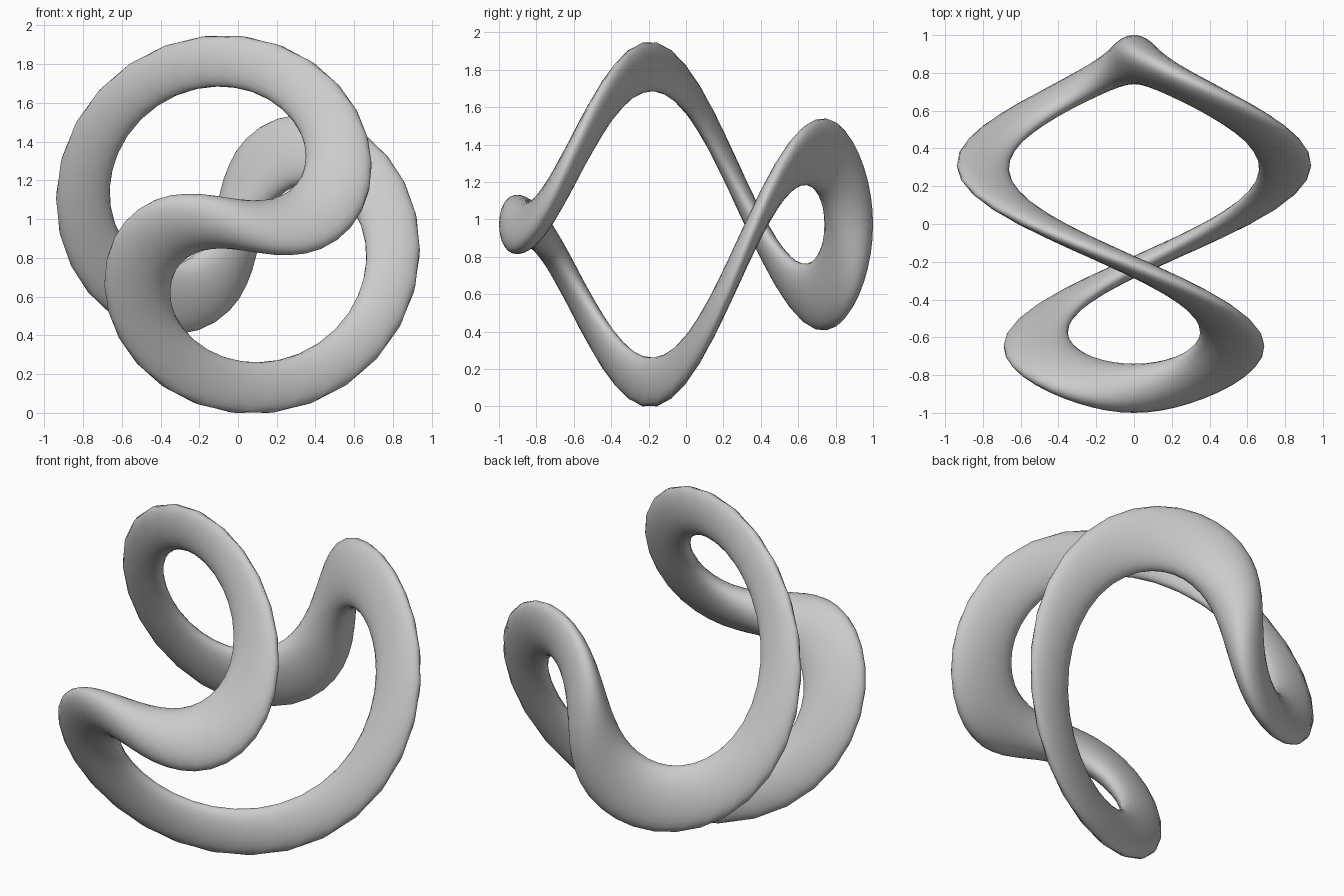
import bpy
import math
from mathutils import Matrix

if "Cube" in bpy.data.objects:
    bpy.data.objects.remove(bpy.data.objects["Cube"])

# Plain ring lying in the xy plane
bpy.ops.mesh.primitive_torus_add(major_radius=0.87, minor_radius=0.13,
                                 major_segments=80, minor_segments=24)
ring = bpy.context.object
ring.name = "twisted_ring"

# Twist the ring around the front-to-back axis, 150 degrees per unit
for v in ring.data.vertices:
    angle = math.radians(124 + 150 * v.co.y)
    v.co = Matrix.Rotation(-angle, 3, 'Y') @ v.co

# Stand it on the floor
low = min(v.co.z for v in ring.data.vertices)
for v in ring.data.vertices:
    v.co.z -= low
ring.data.update()

bpy.ops.object.shade_smooth()
